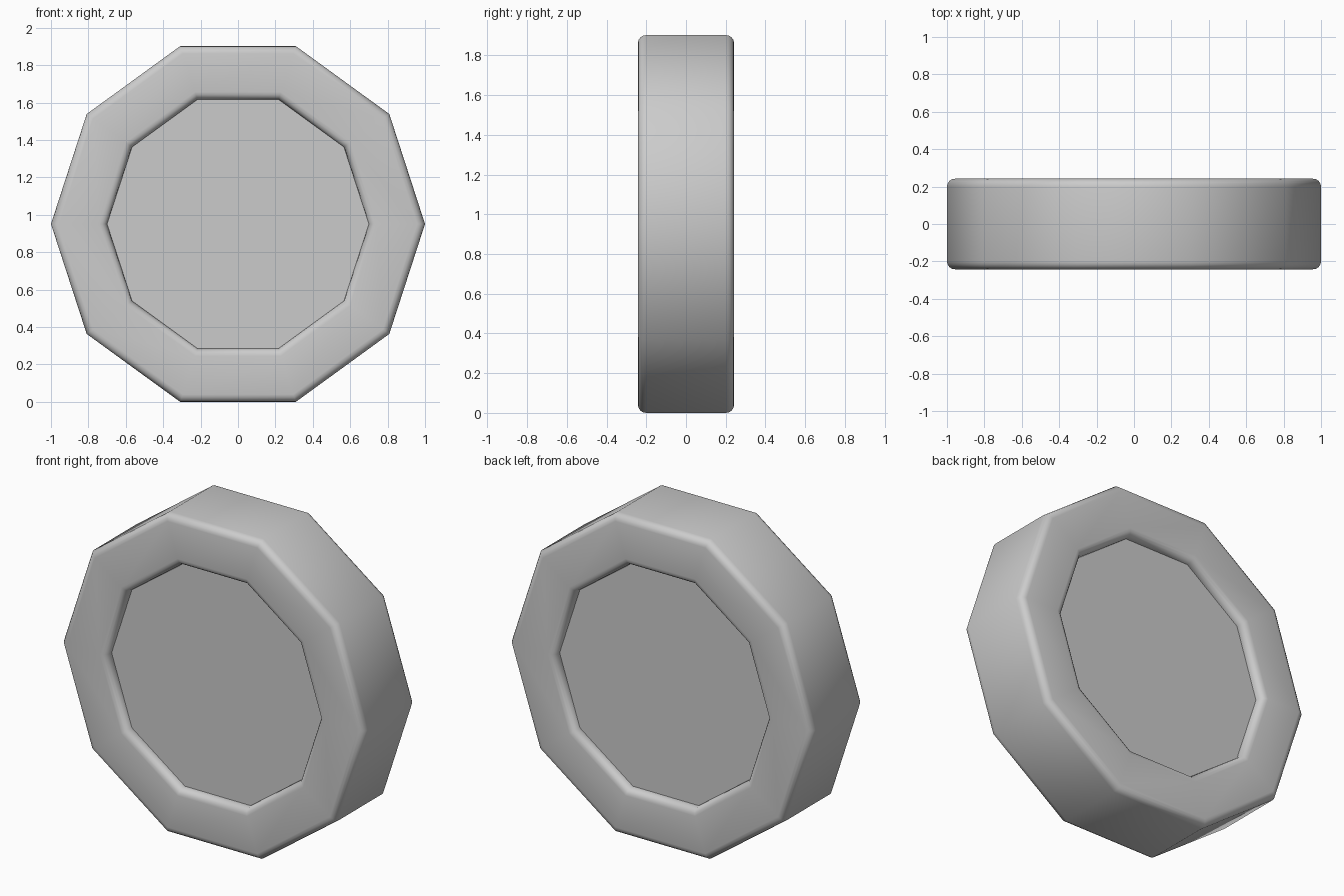
import bpy, bmesh
from math import sin, cos, pi, radians

if "Cube" in bpy.data.objects:
    bpy.data.objects.remove(bpy.data.objects["Cube"])

SIDES = 10
R_OUT, R_IN = 1.0, 0.70      # corner radii of the tread and the recess
HALF = 0.242                 # half width of the wheel
BEVEL = 0.042                # rounded rim edges
FLOOR = 0.19                 # half distance between the recessed faces
SEG = 4
Z0 = R_OUT * cos(pi / SIDES)


def arc(r, y, a0, a1):
    """Quarter round in the (radius, y) profile plane."""
    return [(r + BEVEL * cos(a0 + (a1 - a0) * i / SEG),
             y + BEVEL * sin(a0 + (a1 - a0) * i / SEG)) for i in range(SEG + 1)]


# Half profile: recess floor edge, inner round, outer round; then mirrored
half = [(R_IN, FLOOR)]
half += arc(R_IN + BEVEL, HALF - BEVEL, pi, pi / 2)
half += arc(R_OUT - BEVEL, HALF - BEVEL, pi / 2, 0)
profile = half + [(r, -y) for r, y in reversed(half)]

# Sweep the profile around the axle as a ten-sided ring
bm = bmesh.new()
rings = []
for r, y in profile:
    rings.append([bm.verts.new((r * cos(2 * pi * k / SIDES), y,
                                Z0 + r * sin(2 * pi * k / SIDES)))
                  for k in range(SIDES)])
for a, b in zip(rings, rings[1:]):
    for k in range(SIDES):
        n = (k + 1) % SIDES
        bm.faces.new((a[k], a[n], b[n], b[k]))

# Recessed flat faces on both sides
bm.faces.new(rings[0])
bm.faces.new(rings[-1])
bmesh.ops.recalc_face_normals(bm, faces=bm.faces)

mesh = bpy.data.meshes.new("wheel")
bm.to_mesh(mesh)
bm.free()
wheel = bpy.data.objects.new("wheel", mesh)
bpy.context.collection.objects.link(wheel)
bpy.context.view_layer.objects.active = wheel
wheel.select_set(True)
bpy.ops.object.shade_smooth_by_angle(angle=radians(40))
